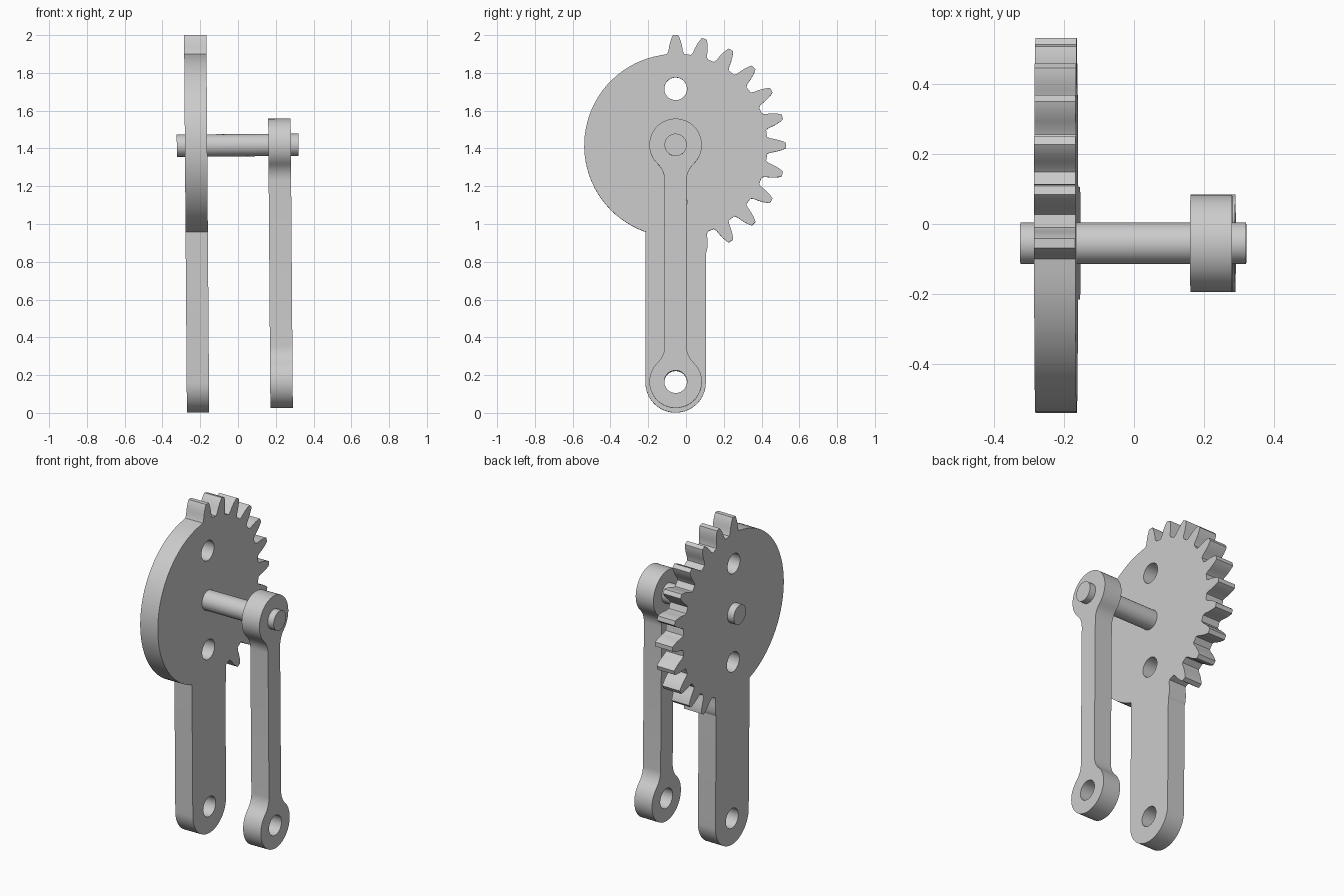
import bpy, bmesh
from math import sin, cos, pi, radians, acos, asin
from mathutils import Matrix

cube = bpy.data.objects.get("Cube")
if cube:
    bpy.data.objects.remove(cube)

steel = bpy.data.materials.new("plain grey")
steel.use_nodes = True
GREY = (0.6, 0.6, 0.6, 1)
steel.diffuse_color = GREY
steel.node_tree.nodes["Principled BSDF"].inputs["Base Color"].default_value = GREY

PIVOT_Y, PIVOT_Z = -0.055, 1.417     # pin axis
FOOT = -1.254                        # lower holes, relative to the pin axis
HOLE = 0.06
# Profile plane (u, v) becomes (y, z), thickness runs along x; whole thing leans slightly
UPRIGHT = Matrix(((0, 0, 1, 0), (1, 0, 0, PIVOT_Y), (0, 1, 0, PIVOT_Z), (0, 0, 0, 1)))
LEAN = (Matrix.Translation((0, 0, 1)) @ Matrix.Rotation(-0.0075, 4, 'Y')
        @ Matrix.Translation((0, 0, -1)))


def arc(cu, cv, r, a0, a1, n):
    """Points on an arc, angles in degrees."""
    steps = [radians(a0 + (a1 - a0) * i / n) for i in range(n + 1)]
    return [(cu + r * cos(a), cv + r * sin(a)) for a in steps]


def circle(cu, cv, r, n=40):
    return arc(cu, cv, r, 0, 360, n)[:-1]


def plate(name, loops, x0, x1):
    """Extrude an outline with holes from x0 to x1."""
    curve = bpy.data.curves.new(name, 'CURVE')
    curve.dimensions = '2D'
    curve.fill_mode = 'BOTH'
    curve.extrude = (x1 - x0) / 2
    for pts in loops:
        spline = curve.splines.new('POLY')
        spline.points.add(len(pts) - 1)
        for p, (u, v) in zip(spline.points, pts):
            p.co = (u, v, 0, 1)
        spline.use_cyclic_u = True
    temp = bpy.data.objects.new(name + "_profile", curve)
    bpy.context.collection.objects.link(temp)
    bpy.context.view_layer.update()
    mesh = bpy.data.meshes.new_from_object(
        temp.evaluated_get(bpy.context.evaluated_depsgraph_get()))
    bpy.data.objects.remove(temp)
    bpy.data.curves.remove(curve)

    bm = bmesh.new()
    bm.from_mesh(mesh)
    bmesh.ops.remove_doubles(bm, verts=bm.verts, dist=1e-5)
    bmesh.ops.recalc_face_normals(bm, faces=bm.faces)
    bm.transform(LEAN @ Matrix.Translation(((x0 + x1) / 2, 0, 0)) @ UPRIGHT)
    bm.to_mesh(mesh)
    bm.free()
    mesh.name = name
    mesh.materials.clear()
    mesh.materials.append(steel)
    obj = bpy.data.objects.new(name, mesh)
    bpy.context.collection.objects.link(obj)
    bpy.ops.object.select_all(action='DESELECT')
    obj.select_set(True)
    bpy.context.view_layer.objects.active = obj
    bpy.ops.object.shade_smooth_by_angle(angle=radians(25))
    return obj


# Sector gear: arm, twelve teeth, then the plain part of the disc
ROOT, ARM = 0.484, 0.16
FLANK = [(ROOT, 0.045), (0.5, 0.038), (0.525, 0.034), (0.55, 0.028), (0.572, 0.02), (0.585, 0.013)]


def tooth_side(angle, side):
    a = radians(angle)
    return [(r * cos(a) - side * w * sin(a), r * sin(a) + side * w * cos(a)) for r, w in FLANK]


outline = arc(0, FOOT, ARM, 180, 360, 32) + [(ARM, -0.57)]
for angle in range(-75, 91, 15):
    if angle > -75:                       # the first tooth merges with the arm
        outline += tooth_side(angle, -1)
    outline += tooth_side(angle, 1)[::-1]
start = 90 + asin(0.045 / ROOT) * 180 / pi
end = 180 + acos(ARM / ROOT) * 180 / pi
outline += arc(0, 0, ROOT, start, end, 36)[1:]
gear_holes = [circle(0, v, HOLE) for v in (0.3, -0.3, FOOT)]
plate("sector_gear", [outline] + gear_holes, -0.278, -0.16)

# Lever: two round eyes joined to a slim shank by fillets
EYE, SHANK, FILLET = 0.139, 0.058, 0.122
cu = SHANK + FILLET
drop = ((EYE + FILLET) ** 2 - cu ** 2) ** 0.5
tangent = acos(cu / (EYE + FILLET)) * 180 / pi
right_side = (arc(cu, FOOT + drop, FILLET, 180 + tangent, 180, 8)
              + arc(cu, -drop, FILLET, 180, 180 - tangent, 8))
left_side = [(-u, v) for u, v in reversed(right_side)]
top_eye = arc(0, 0, EYE, -tangent, 180 + tangent, 40)[1:-1]
foot_eye = arc(0, FOOT, EYE, 180 - tangent, 360 + tangent, 40)[1:-1]
plate("lever", [right_side + top_eye + left_side + foot_eye, circle(0, FOOT, HOLE)], 0.164, 0.283)

# Pin through both parts
plate("pivot_pin", [circle(0, 0, 0.059)], -0.321, 0.323)
